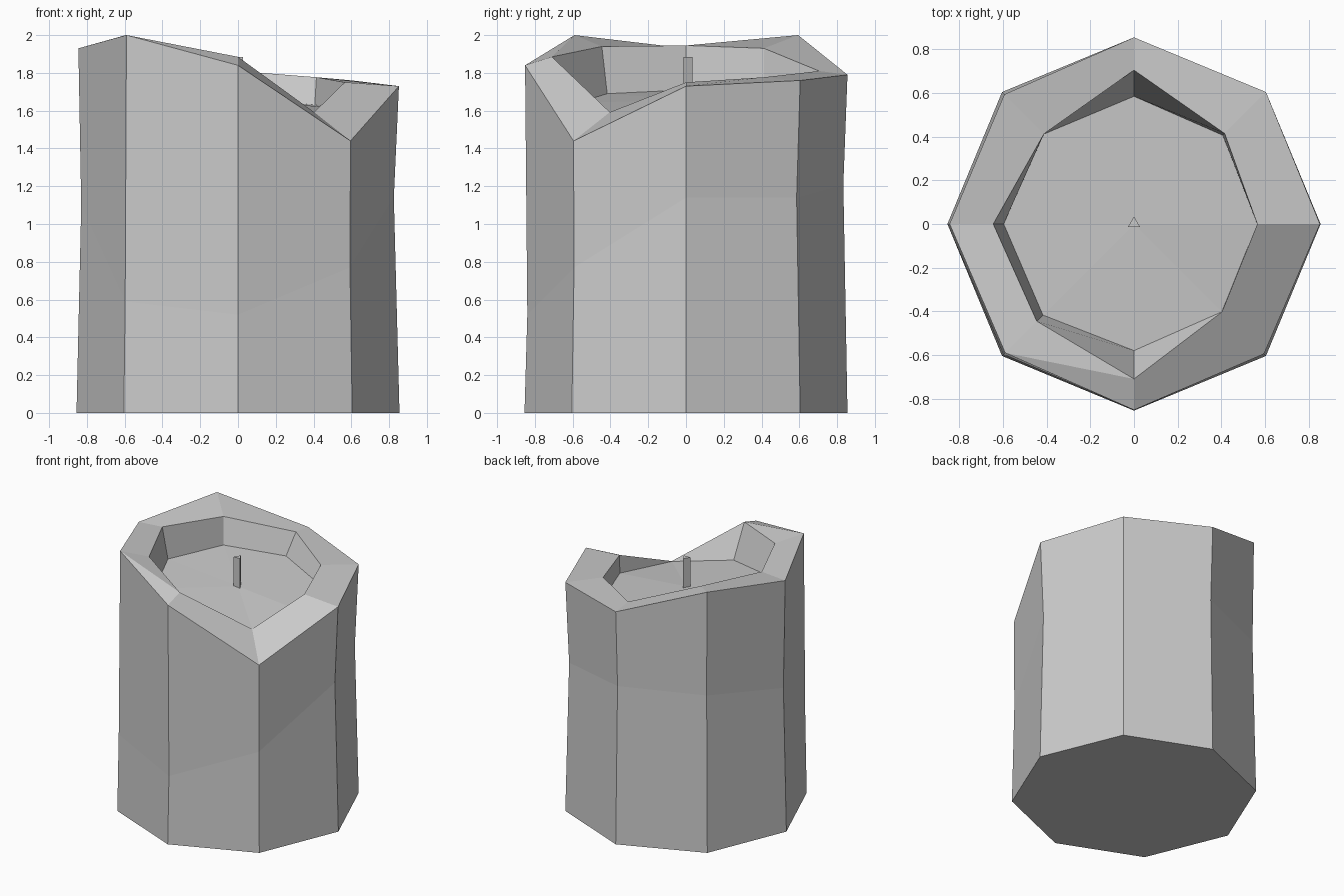
import bpy, bmesh, math

cube = bpy.data.objects.get("Cube")
if cube:
    bpy.data.objects.remove(cube)

wax = bpy.data.materials.new("pale grey wax")
wax.use_nodes = True
wax.diffuse_color = (0.6, 0.6, 0.6, 1)
wax.node_tree.nodes["Principled BSDF"].inputs["Base Color"].default_value = (0.6, 0.6, 0.6, 1)


def make_object(name, bm):
    bmesh.ops.recalc_face_normals(bm, faces=bm.faces)
    mesh = bpy.data.meshes.new(name)
    bm.to_mesh(mesh)
    bm.free()
    mesh.materials.append(wax)
    obj = bpy.data.objects.new(name, mesh)
    bpy.context.collection.objects.link(obj)
    return obj


def ring(bm, radii, heights):
    """Closed ring of vertices, counter-clockwise from +x."""
    count = len(radii)
    return [bm.verts.new((r * math.cos(math.tau * i / count),
                          r * math.sin(math.tau * i / count), z))
            for i, (r, z) in enumerate(zip(radii, heights))]


def bridge(bm, a, b, split=()):
    """Join two rings; quads listed in split get a fixed diagonal."""
    for i in range(len(a)):
        j = (i + 1) % len(a)
        if i in split:
            bm.faces.new((a[i], a[j], b[j]))
            bm.faces.new((a[i], b[j], b[i]))
        else:
            bm.faces.new((a[i], a[j], b[j], b[i]))


# Candle body: base, waist, uneven melted rim, sunken wax pool
bm = bmesh.new()
base = ring(bm, [0.855] * 8, [0] * 8)
waist = ring(bm, [.825, .828, .833, .83, .83, .845, .84, .838],
             [1.14, 1.14, 1.21, 1.2, 1.1, .59, .52, .77])
rim = ring(bm, [.852, .855, .855, .84, .845, .835, .852, .842],
           [1.73, 1.76, 1.79, 2, 1.93, 2, 1.84, 1.44])
lip = ring(bm, [.565, .587, .705, .584, .645, .63, .71, .57],
           [1.75, 1.777, 1.81, 1.93, 1.945, 1.94, 1.885, 1.592])
pool = ring(bm, [.564, .575, .585, .583, .597, .59, .58, .569],
            [1.61, 1.63, 1.67, 1.71, 1.71, 1.69, 1.64, 1.59])
bm.faces.new(base[::-1])
bridge(bm, base, waist)
bridge(bm, waist, rim)
bridge(bm, rim, lip, split=(5,))
bridge(bm, lip, pool)
center = bm.verts.new((0, 0, 1.66))
for i in range(8):
    bm.faces.new((pool[i], pool[(i + 1) % 8], center))
make_object("candle_body", bm)

# Wick: thin three-sided prism
bm = bmesh.new()
bmesh.ops.create_cone(bm, cap_ends=True, segments=3, radius1=0.032, radius2=0.032, depth=0.24)
bmesh.ops.translate(bm, verts=bm.verts, vec=(0, 0.002, 1.765))
make_object("wick", bm)
